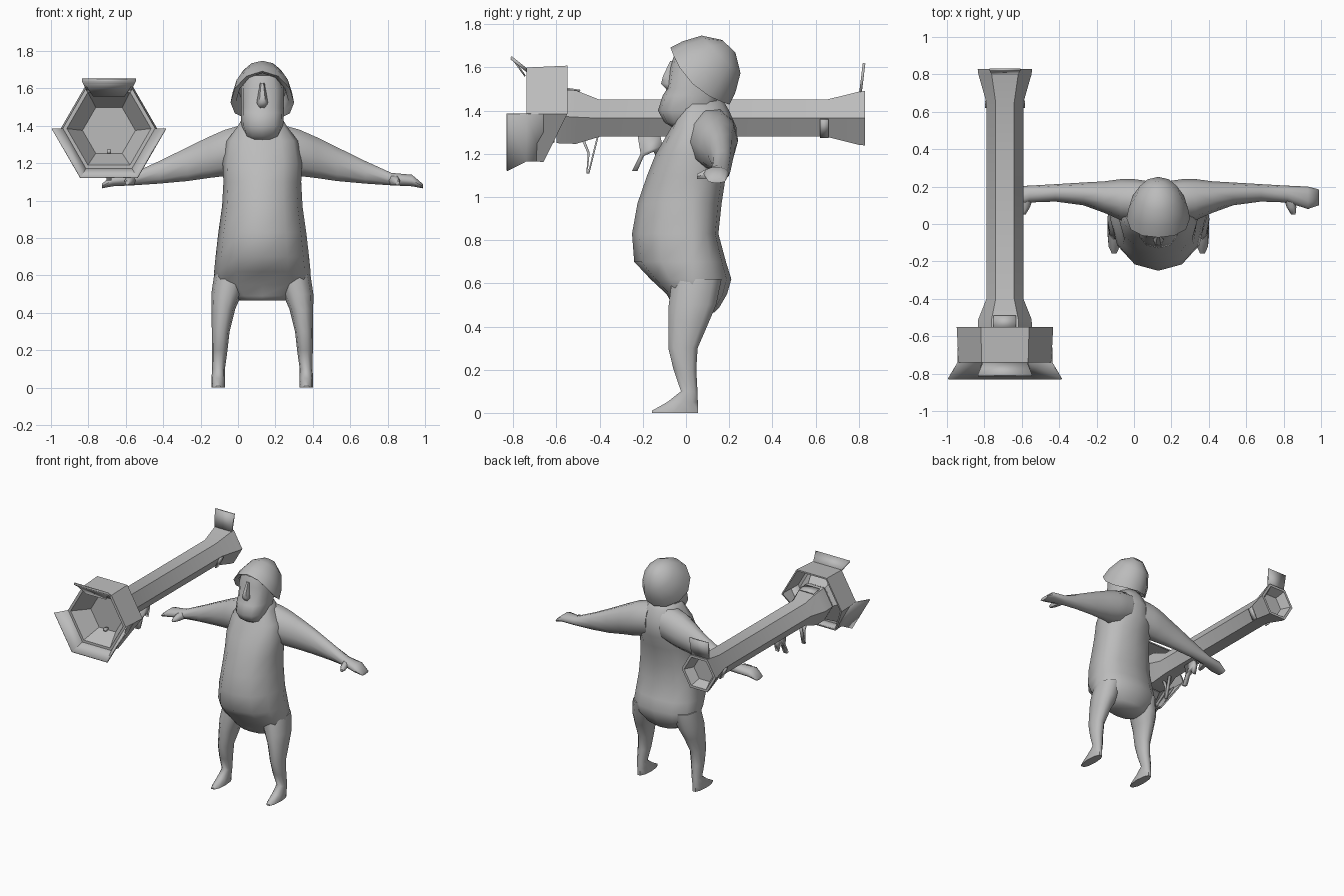
import bpy, bmesh, math
from mathutils import Vector

if "Cube" in bpy.data.objects:
    bpy.data.objects.remove(bpy.data.objects["Cube"])

CX = 0.13              # body centre line
GX, GZ = -0.69, 1.365  # launcher axis

grey = bpy.data.materials.new("grey")
grey.diffuse_color = (0.5, 0.5, 0.5, 1)
grey.use_nodes = True
grey.node_tree.nodes["Principled BSDF"].inputs["Base Color"].default_value = grey.diffuse_color


def finish(name, verts, faces, angle, thick=0):
    mesh = bpy.data.meshes.new(name)
    mesh.from_pydata(verts, [], faces)
    bm = bmesh.new()
    bm.from_mesh(mesh)
    bmesh.ops.recalc_face_normals(bm, faces=bm.faces)
    bm.to_mesh(mesh)
    bm.free()
    mesh.materials.append(grey)
    ob = bpy.data.objects.new(name, mesh)
    bpy.context.collection.objects.link(ob)
    if thick:
        mod = ob.modifiers.new("thickness", 'SOLIDIFY')
        mod.thickness, mod.offset = thick, 0
    bpy.ops.object.select_all(action='DESELECT')
    ob.select_set(True)
    bpy.context.view_layer.objects.active = ob
    bpy.ops.object.shade_smooth_by_angle(angle=math.radians(angle))
    return ob


def loft(name, rings, caps=True, angle=60, closed=True, thick=0):
    """Skin a list of equal-length rings."""
    n = len(rings[0])
    verts = [tuple(p) for r in rings for p in r]
    faces = []
    for i in range(len(rings) - 1):
        for k in range(n if closed else n - 1):
            a, b = i * n + k, i * n + (k + 1) % n
            faces.append((a, b, b + n, a + n))
    if caps:
        faces += [tuple(range(n)), tuple(range(len(verts) - n, len(verts)))]
    return finish(name, verts, faces, angle, thick)


def flat_ring(z, xc, w, yf, yb, n=12, mid=None, power=0.9):
    """Horizontal ring with separate front and back depth."""
    mid = (yf + yb) / 2 if mid is None else mid
    out = []
    for k in range(n):
        a = 2 * math.pi * k / n
        c, s = math.cos(a), math.sin(a)
        c, s = [math.copysign(abs(v) ** power, v) for v in (c, s)]
        out.append((xc + w * c, mid + s * ((yb - mid) if s > 0 else (mid - yf)), z))
    return out


# Torso: height, half width, front, back
torso = [(0.465, .12, -.04, .13), (.49, .18, -.055, .155), (.55, .25, -.09, .19),
         (.62, .258, -.165, .21), (.70, .25, -.24, .185), (.83, .235, -.25, .15),
         (.97, .215, -.225, .165), (1.10, .208, -.18, .185), (1.20, .212, -.14, .225),
         (1.32, .19, -.07, .235), (1.40, .13, -.03, .20), (1.45, .10, -.02, .17)]
loft("torso", [flat_ring(z, CX, w, f, b, mid=0.03) for z, w, f, b in torso])

# Head with beard
head = [(1.315, .06, -.05, .10), (1.345, .092, -.10, .13), (1.40, .112, -.13, .15),
        (1.47, .115, -.108, .16), (1.50, .115, -.088, .17), (1.60, .115, -.075, .17),
        (1.67, .10, -.05, .16)]
loft("head", [flat_ring(z, CX, w, f, b, power=0.8) for z, w, f, b in head])
loft("nose", [flat_ring(z, CX, w, f, -.05, 6)
              for z, w, f in ((1.495, .02, -.09), (1.525, .03, -.12),
                              (1.56, .024, -.11), (1.63, .012, -.075))])

# Helmet: rings stacked along a tilted axis
U, N = Vector((0, .72, -.695)), Vector((0, .695, .72))
HC = Vector((CX, .065, 1.56))


def helmet_ring(h, long, wide, dip):
    out = []
    for k in range(12):
        a = 2 * math.pi * k / 12
        c, s = math.cos(a), math.sin(a)
        out.append(HC + U * (long * c) + Vector((wide * s, 0, 0)) + N * (h - dip * s * s))
    return out


loft("helmet", [helmet_ring(*r) for r in
                ((.05, .15, .125, .02), (.01, .165, .14, .05), (0, .19, .17, .05),
                 (.06, .170, .158, .03), (.14, .125, .115, .01), (.192, .042, .045, 0))])

# Arms: offset from centre, front, back, bottom, top
arm = [(.06, .02, .23, 1.16, 1.415), (.13, .01, .24, 1.14, 1.405), (.20, .02, .24, 1.125, 1.385),
       (.29, .06, .228, 1.115, 1.345), (.40, .10, .222, 1.10, 1.29), (.55, .12, .213, 1.088, 1.215),
       (.69, .115, .205, 1.08, 1.15), (.80, .08, .20, 1.075, 1.14), (.858, .10, .185, 1.065, 1.09)]
# Legs: height, inner, outer, front, back
leg = [(.62, .06, .255, -.07, .17), (.50, .11, .273, -.085, .145), (.42, .145, .272, -.085, .11),
       (.30, .175, .270, -.085, .057), (.20, .186, .270, -.06, .05), (.10, .20, .268, -.025, .055),
       (.05, .20, .272, -.09, .058), (.01, .20, .272, -.163, .06), (0, .20, .272, -.163, .06)]
for side, s in (("left", 1), ("right", -1)):
    rings = []
    for d, f, b, lo, hi in arm:
        rings.append([(CX + s * d, (f + b) / 2 + (b - f) / 2 * math.cos(k * math.pi / 5),
                       (lo + hi) / 2 + (hi - lo) / 2 * math.sin(k * math.pi / 5)) for k in range(10)])
    loft(side + "_arm", rings)
    loft(side + "_thumb", [flat_ring(0, 0, r, -r, r, 6) and
                           [(CX + s * d + r * math.cos(k * math.pi / 3), y,
                             z + r * math.sin(k * math.pi / 3)) for k in range(6)]
                           for d, y, z, r in ((.70, .14, 1.11, .03), (.712, .09, 1.105, .026),
                                              (.722, .05, 1.095, .012))])
    loft(side + "_leg", [flat_ring(z, CX + s * (i + o) / 2, (o - i) / 2, f, b, 10)
                         for z, i, o, f, b in leg])


# Launcher
def hexa(y, r, z=GZ):
    ys = y if isinstance(y, tuple) else (y,) * 6
    return [(GX + r * math.cos(k * math.pi / 3), ys[k], z + r * math.sin(k * math.pi / 3))
            for k in range(6)]


MZ = 1.385
loft("launcher_tube", [hexa(-.60, .145, 1.375), hexa(-.51, .143, 1.37), hexa(-.40, .099),
                       hexa(.65, .099), hexa(.80, .142), hexa(.83, .146),
                       hexa(.83, .125), hexa(.76, .09)], angle=30)
# Muzzle housing: outer shell, then the funnel inside it
back = (-.55, -.55, -.55, -.55, -.66, -.66)
loft("muzzle_housing", [hexa(back, .245, MZ), hexa(back, .258, MZ), hexa(-.74, .248, MZ),
                        hexa(-.74, .225, MZ), hexa(-.61, .14, 1.375)], caps=False, angle=30)
funnel_end = hexa(-.612, .142, 1.375)
finish("muzzle_floor", funnel_end, [tuple(range(6))], 30)

# Three lower flared flaps in one skirt
order = (3, 4, 5, 0)
loft("lower_flaps", [[hexa(y, r, MZ)[k] for k in order]
                     for y, r in ((-.66, .25), (-.74, .25), (-.83, .303))],
     caps=False, angle=30, closed=False, thick=.008)


def plate(name, pts, thick):
    return finish(name, pts, [tuple(range(len(pts)))], 30, thick)


plate("upper_flap", [(GX - .115, -.735, 1.585), (GX + .115, -.735, 1.585),
                     (GX + .145, -.81, 1.645), (GX - .145, -.81, 1.645)], .015)
loft("upper_flap_lip", [[(GX - .085, -.745, 1.56), (GX + .085, -.745, 1.56)],
                        [(GX - .145, -.81, 1.65), (GX + .145, -.81, 1.65)]],
     caps=False, closed=False, thick=.008)
plate("rear_flap", [(GX - .072, .808, 1.48), (GX + .072, .808, 1.48),
                    (GX + .082, .825, 1.62), (GX - .082, .825, 1.62)], .012)


def side_plate(name, pts, thick):
    return plate(name, [(GX, y, z) for y, z in pts], thick)


# Grip pieces under the tube
side_plate("grip_rear", [(-.225, 1.29), (-.21, 1.20), (-.25, 1.12), (-.225, 1.12),
                         (-.195, 1.19), (-.15, 1.21), (-.13, 1.17), (-.11, 1.24), (-.12, 1.29)], .03)
loop = [(-.49, 1.28), (-.455, 1.20), (-.462, 1.108), (-.448, 1.108), (-.405, 1.28)]
inner = [(-.475, 1.28), (-.446, 1.205), (-.454, 1.13), (-.45, 1.13), (-.413, 1.28)]
finish("front_grip_loop", [(GX, y, z) for y, z in loop + inner],
       [(i, i + 1, i + 6, i + 5) for i in range(4)], 30, .025)

# Small fittings: rear catch, collar plate and firing pin
for s in (1, -1):
    plate("rear_catch", [(GX + s * x, y, z) for x, y, z in
                         ((.102, .62, 1.36), (.102, .66, 1.36), (.06, .66, 1.275), (.06, .62, 1.275))], .009)
plate("collar_plate", [(GX + x, y, z) for x, y, z in
                       ((-.06, -.56, 1.503), (.06, -.56, 1.503), (.06, -.49, 1.492), (-.06, -.49, 1.492))], .009)
plate("firing_pin", [(GX + x, -.63, 1.262 + z) for x, z in
                     ((-.01, -.01), (.01, -.01), (.01, .01), (-.01, .01))], .03)
